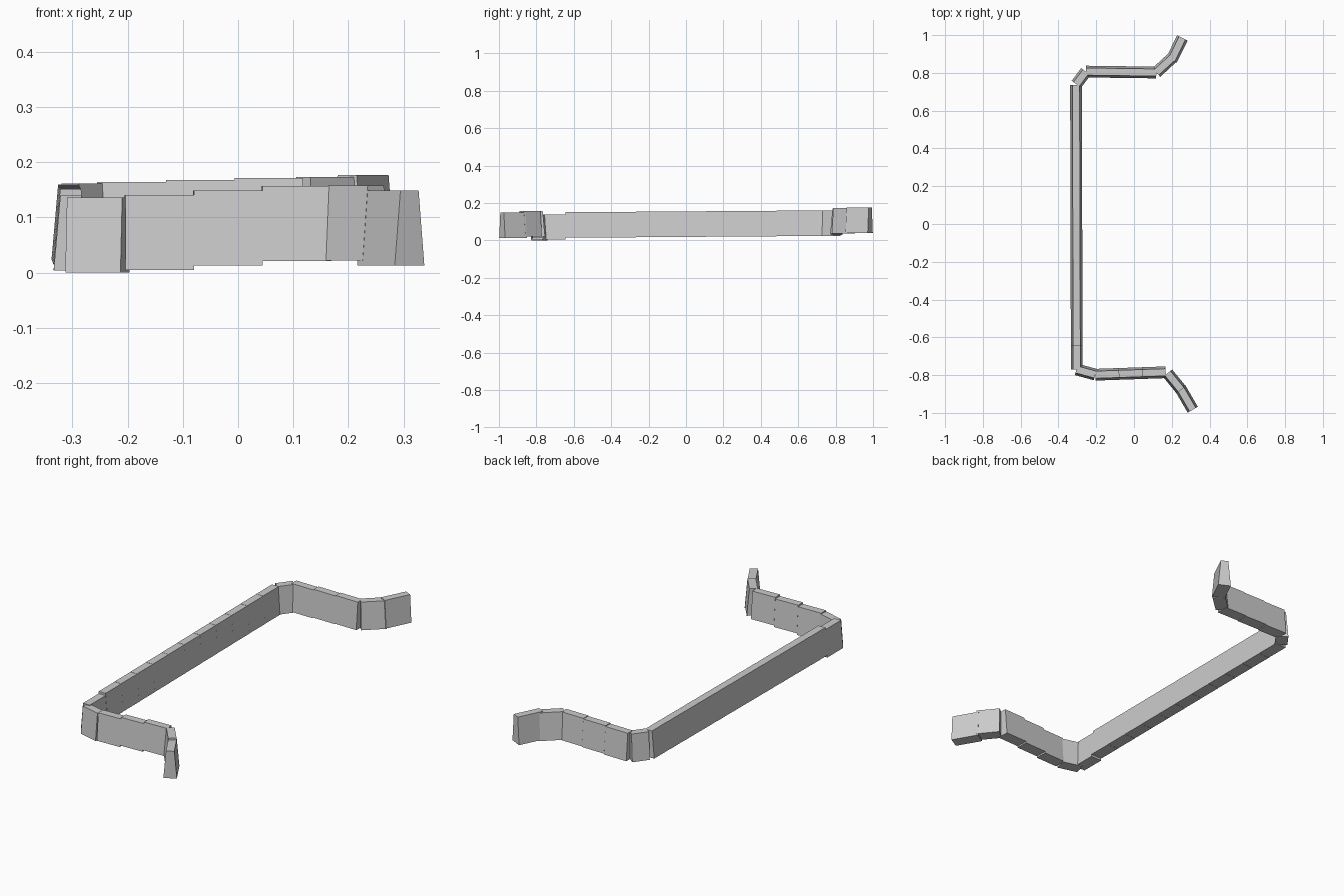
import bpy
import bmesh
from mathutils import Vector

if "Cube" in bpy.data.objects:
    bpy.data.objects.remove(bpy.data.objects["Cube"])

H, HALF, TAPER = 0.136, 0.031, 0.012


def wall_block(name, p, q, z):
    """Straight wall block with battered sides and vertical ends."""
    a, b = Vector((p[0], p[1], 0)), Vector((q[0], q[1], 0))
    d = (b - a).normalized()
    n = Vector((-d.y, d.x, 0))
    bm = bmesh.new()
    rings = []
    for c in (a, b):
        rings.append([bm.verts.new(c + n * s + Vector((0, 0, h))) for s, h in (
            (-HALF, z), (HALF, z), (HALF - TAPER, z + H), (TAPER - HALF, z + H))])
    for i in range(4):
        j = (i + 1) % 4
        bm.faces.new((rings[0][i], rings[0][j], rings[1][j], rings[1][i]))
    bm.faces.new(rings[0])
    bm.faces.new(rings[1])
    bmesh.ops.recalc_face_normals(bm, faces=bm.faces)
    me = bpy.data.meshes.new(name)
    bm.to_mesh(me)
    bm.free()
    ob = bpy.data.objects.new(name, me)
    bpy.context.collection.objects.link(ob)


def wall_run(name, p, q, heights):
    """Row of equal blocks, each with its own base height."""
    p, q = Vector(p), Vector(q)
    k = len(heights)
    for i, z in enumerate(heights):
        wall_block(f"{name}_{i + 1}", p.lerp(q, i / k), p.lerp(q, (i + 1) / k), z)


# long wall: twelve blocks climbing gently towards the back
wall_run("long_wall", (-0.303, -0.77), (-0.307, 0.735),
         [0.004] + [0.015 + 0.0009 * i for i in range(11)])

# front arm with corner, bend and flared end
wall_block("front_corner", (-0.305, -0.77), (-0.205, -0.797), 0.0)
wall_run("front_arm", (-0.205, -0.798), (0.168, -0.785), [0.005, 0.013, 0.021])
wall_block("front_bend", (0.178, -0.79), (0.25, -0.878), 0.022)
wall_block("front_end", (0.243, -0.866), (0.311, -0.983), 0.013)

# back arm with corner, bend and flared end
wall_block("back_corner", (-0.305, 0.74), (-0.255, 0.807), 0.025)
wall_run("back_arm", (-0.255, 0.807), (0.118, 0.802), [0.028, 0.032, 0.035])
wall_block("back_bend", (0.118, 0.802), (0.205, 0.882), 0.037)
wall_block("back_end", (0.198, 0.867), (0.256, 0.985), 0.041)
